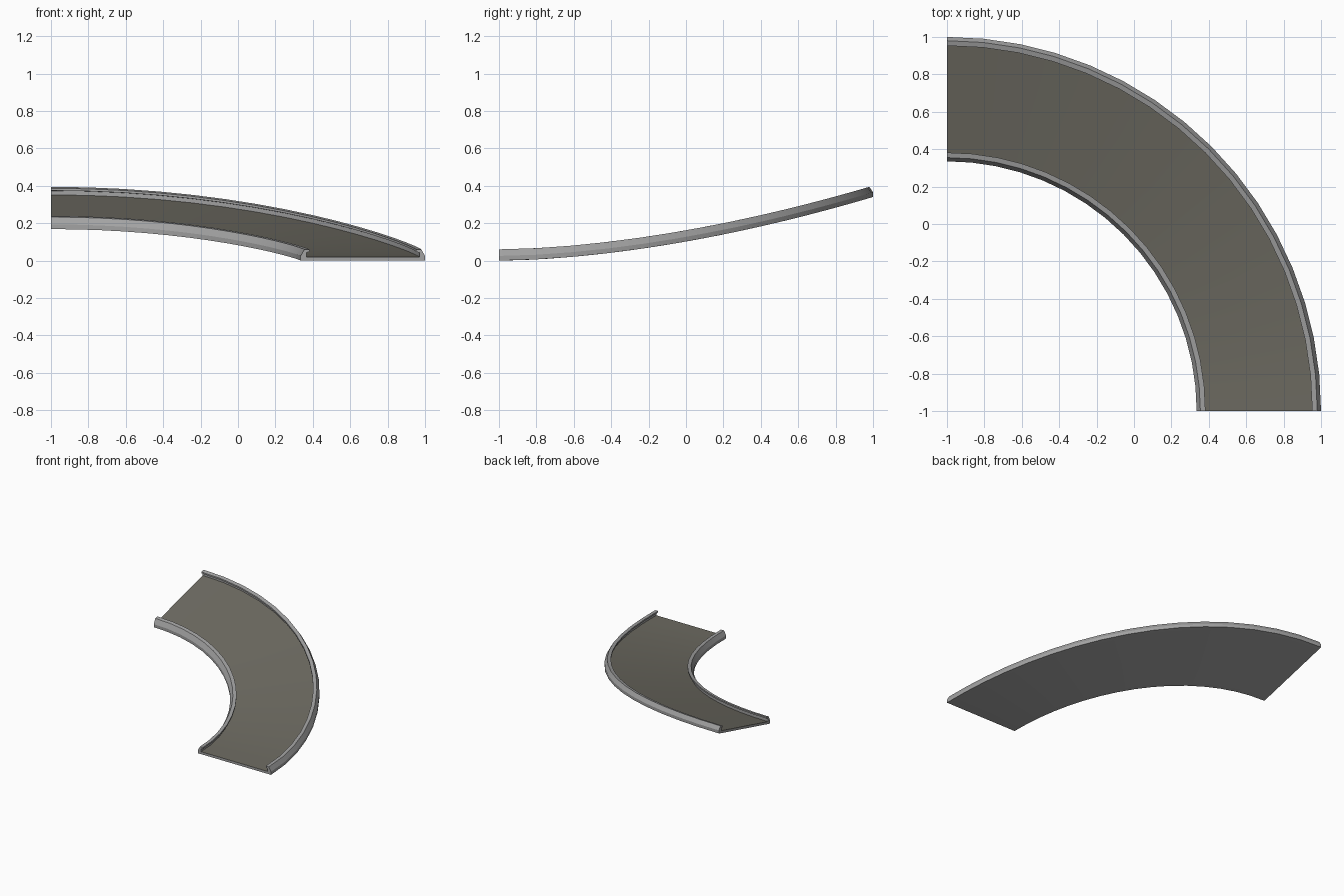
import bpy, bmesh, math

if "Cube" in bpy.data.objects:
    bpy.data.objects.remove(bpy.data.objects["Cube"])

SEGMENTS = 16
OUTER, INNER = 2.0, 1.335      # radii about the corner (-1, -1)


def material(name, rgb):
    m = bpy.data.materials.new(name)
    m.diffuse_color = (*rgb, 1)
    m.use_nodes = True
    m.node_tree.nodes["Principled BSDF"].inputs["Base Color"].default_value = m.diffuse_color
    return m


rim_grey = material("rim grey", (0.36, 0.36, 0.36))
floor_brown = material("floor brown grey", (0.155, 0.148, 0.122))


def rise(dy):
    """Ramp height: flat at the front, climbing steadily to the back."""
    return 0.34 * (max(dy, 0.0) / 2) ** 1.74


def sweep(name, profile, mats, painted=()):
    """Sweep a closed (radius, height) profile round the quarter turn.
    Profile edges listed in painted get the second material."""
    bm = bmesh.new()
    rings = []
    for i in range(SEGMENTS + 1):
        a = math.pi / 2 * i / SEGMENTS
        rings.append([bm.verts.new((r * math.cos(a) - 1, r * math.sin(a) - 1,
                                    rise(r * math.sin(a)) + z)) for r, z in profile])
    n = len(profile)
    for a, b in zip(rings, rings[1:]):
        for j in range(n):
            k = (j + 1) % n
            f = bm.faces.new((a[j], a[k], b[k], b[j]))
            f.material_index = 1 if j in painted else 0
    bm.faces.new(rings[0])
    bm.faces.new(rings[-1])
    bmesh.ops.recalc_face_normals(bm, faces=bm.faces)
    me = bpy.data.meshes.new(name)
    bm.to_mesh(me)
    bm.free()
    for m in mats:
        me.materials.append(m)
    ob = bpy.data.objects.new(name, me)
    bpy.context.collection.objects.link(ob)
    bpy.ops.object.select_all(action='DESELECT')
    ob.select_set(True)
    bpy.context.view_layer.objects.active = ob
    bpy.ops.object.shade_smooth_by_angle(angle=math.radians(25))
    return ob


# Banked floor slab: grey underneath, brown grey on top
lo, hi = INNER + 0.03, OUTER - 0.03
sweep("floor", [(lo, 0), (hi, 0), (hi, 0.02), (lo, 0.02)],
      [rim_grey, floor_brown], painted=(2,))

# Side rims: sloped outer face and a lip overhanging the floor
lip = [(0, 0), (0, 0.025), (0.02, 0.06), (0.047, 0.06),
       (0.047, 0.048), (0.03, 0.042), (0.03, 0)]
sweep("outer_rim", [(OUTER - d, z) for d, z in lip], [rim_grey])
sweep("inner_rim", [(INNER + d, z) for d, z in lip], [rim_grey])
